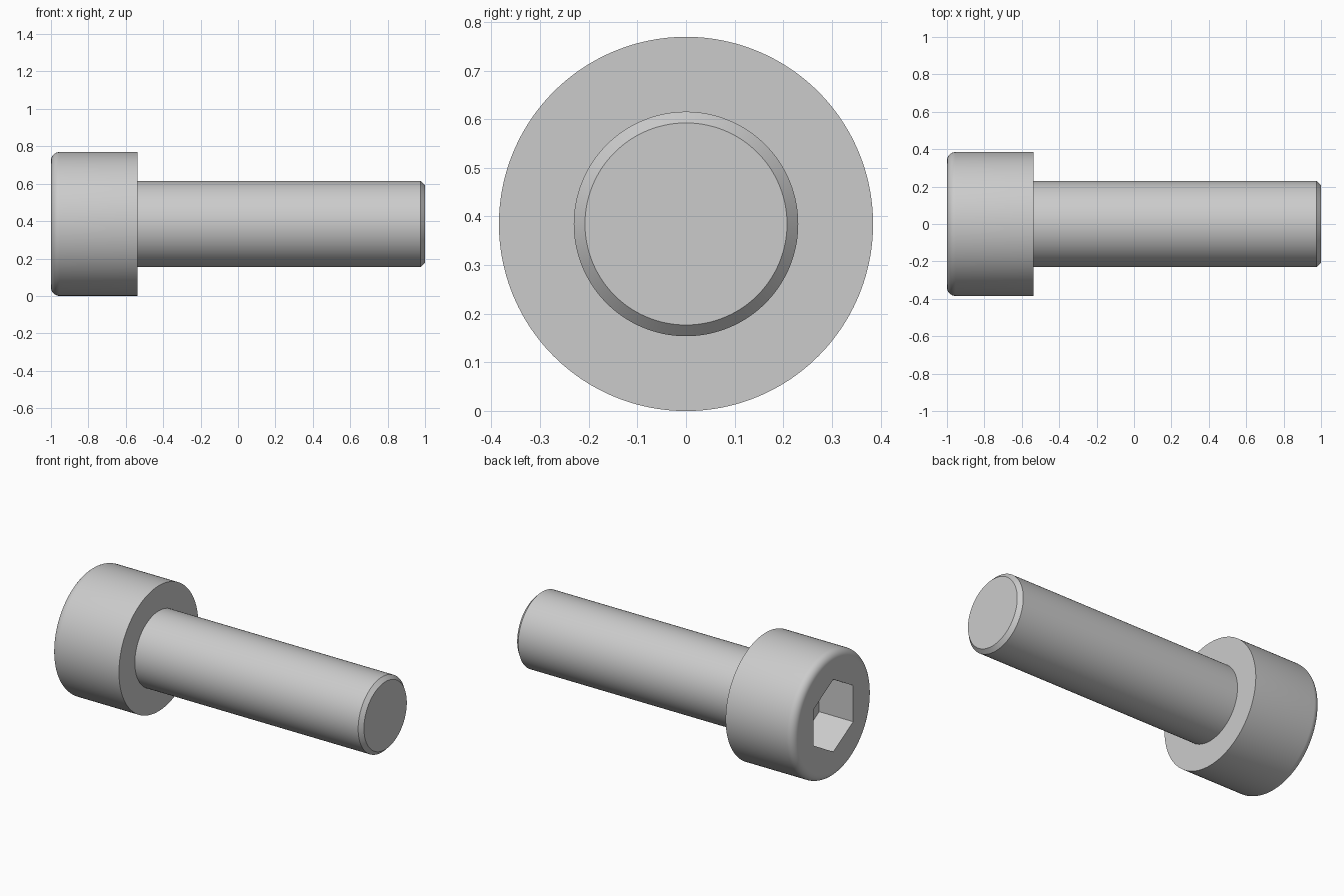
import bpy, bmesh, math

if "Cube" in bpy.data.objects:
    bpy.data.objects.remove(bpy.data.objects["Cube"])

UNIT = 2 / 26            # one millimetre of a 26 mm long screw
AXIS_Z = 5 * UNIT        # head rests on z = 0
SEG = 192                # multiple of 12, so hexagon corners land on points


def ring(bm, x, radius, hexagonal=False):
    """Ring of points around the x axis; a hexagonal ring has its corners at +-z."""
    verts = []
    for i in range(SEG):
        a = 2 * math.pi * i / SEG
        r = radius
        if hexagonal:    # radius is half the distance across the flats
            r /= math.cos((a + math.pi / 6) % (math.pi / 3) - math.pi / 6)
        verts.append(bm.verts.new((x, r * math.cos(a), AXIS_Z + r * math.sin(a))))
    return verts


bm = bmesh.new()
head_r, shank_r, hex_r = 5 * UNIT, 3 * UNIT, 2.5 * UNIT
fillet, chamfer = 0.6 * UNIT, 0.3 * UNIT
under_head = -1 + 6 * UNIT

# Hex socket: floor, then mouth
rings = [ring(bm, -1 + 3 * UNIT, hex_r, True), ring(bm, -1, hex_r, True)]

# Rounded head edge
for k in range(9):
    t = math.pi / 2 * k / 8
    rings.append(ring(bm, -1 + fillet * (1 - math.cos(t)),
                      head_r - fillet * (1 - math.sin(t))))

# Head side, underside, shank and chamfered tip
for x, r in [(under_head, head_r), (under_head, shank_r),
             (1 - chamfer, shank_r), (1, shank_r - chamfer)]:
    rings.append(ring(bm, x, r))

for a, b in zip(rings, rings[1:]):
    for i in range(SEG):
        j = (i + 1) % SEG
        bm.faces.new((a[i], a[j], b[j], b[i]))
bm.faces.new(rings[0])
bm.faces.new(rings[-1])
bmesh.ops.recalc_face_normals(bm, faces=bm.faces[:])

mesh = bpy.data.meshes.new("socket_head_screw")
bm.to_mesh(mesh)
bm.free()
screw = bpy.data.objects.new("socket_head_screw", mesh)
bpy.context.collection.objects.link(screw)
bpy.context.view_layer.objects.active = screw
screw.select_set(True)
bpy.ops.object.shade_smooth_by_angle(angle=math.radians(30))
